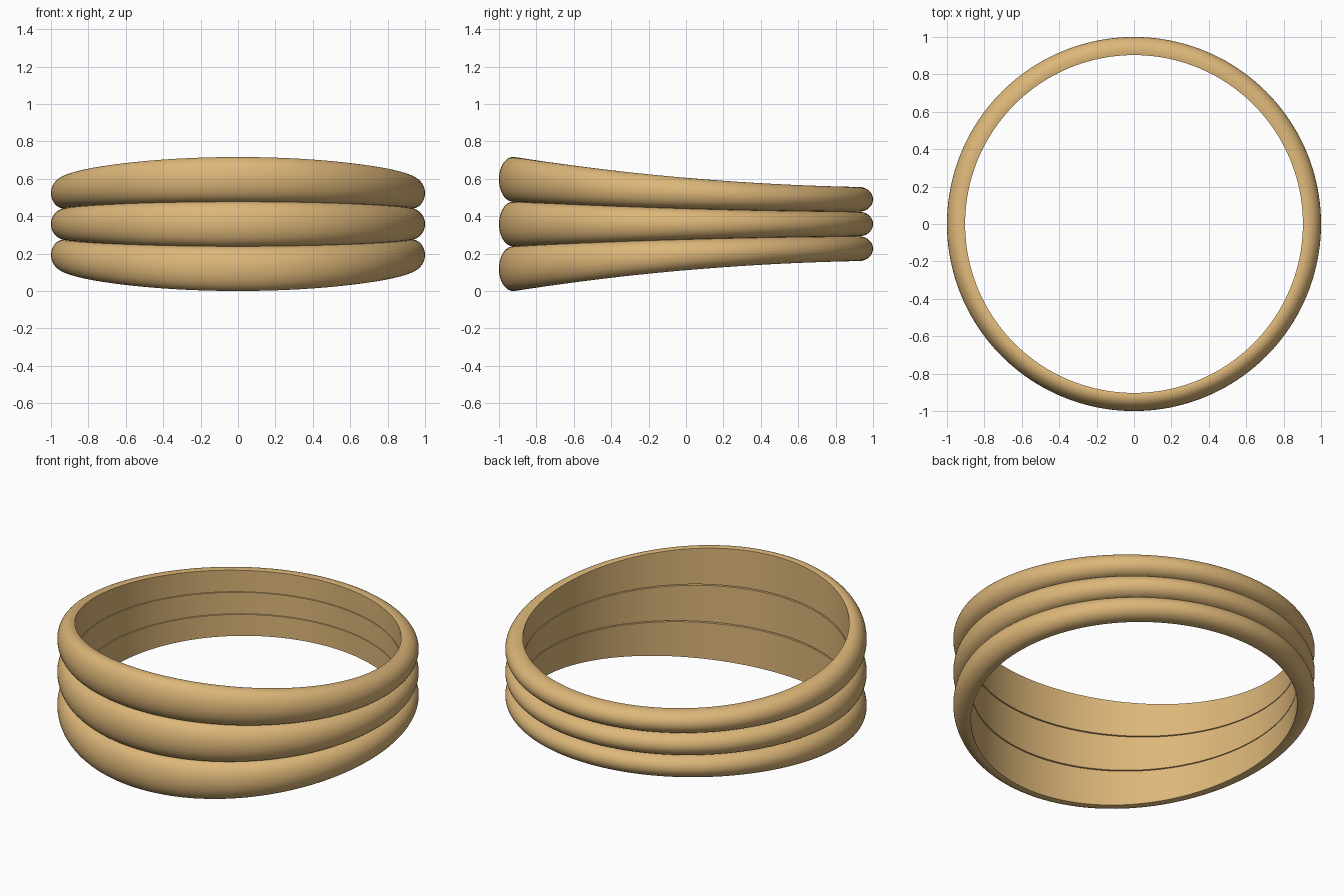
import bpy, bmesh
from math import sin, cos, pi, radians

if "Cube" in bpy.data.objects:
    bpy.data.objects.remove(bpy.data.objects["Cube"])

SEGMENTS = 160
MID_Z = 0.358

gold = bpy.data.materials.new("gold")
gold.diffuse_color = (0.72, 0.47, 0.19, 1)
gold.use_nodes = True
gold.node_tree.nodes["Principled BSDF"].inputs["Base Color"].default_value = gold.diffuse_color


def half_height(t):
    """Half height of the whole ring: tall at the front, low at the back."""
    u = sin(t)
    return 0.247 - 0.080 * u + 0.031 * u * u


# Domed cross-section (radius, height from -1 to 1), flat on the finger side
dome = [(0.925 + 0.075 * cos(a), sin(a))
        for a in (-pi / 2 + pi * i / 24 for i in range(25))]
profile = [(0.903, -0.97), (0.912, -0.995)] + dome + [(0.912, 0.995), (0.903, 0.97)]


def make_band(name, level):
    bm = bmesh.new()
    rings = []
    for s in range(SEGMENTS):
        t = 2 * pi * s / SEGMENTS
        h = half_height(t) / 3
        rings.append([bm.verts.new((r * cos(t), r * sin(t), MID_Z + h * (2 * level + z)))
                      for r, z in profile])
    n = len(profile)
    for s in range(SEGMENTS):
        a, b = rings[s], rings[(s + 1) % SEGMENTS]
        for i in range(n):
            j = (i + 1) % n
            bm.faces.new((a[i], b[i], b[j], a[j]))
    bmesh.ops.recalc_face_normals(bm, faces=bm.faces)
    mesh = bpy.data.meshes.new(name)
    bm.to_mesh(mesh)
    bm.free()
    mesh.materials.append(gold)
    ob = bpy.data.objects.new(name, mesh)
    bpy.context.collection.objects.link(ob)
    bpy.ops.object.select_all(action='DESELECT')
    ob.select_set(True)
    bpy.context.view_layer.objects.active = ob
    bpy.ops.object.shade_smooth_by_angle(angle=radians(35))


# Three stacked bands of the ring
for name, level in (("lower_band", -1), ("middle_band", 0), ("upper_band", 1)):
    make_band(name, level)
